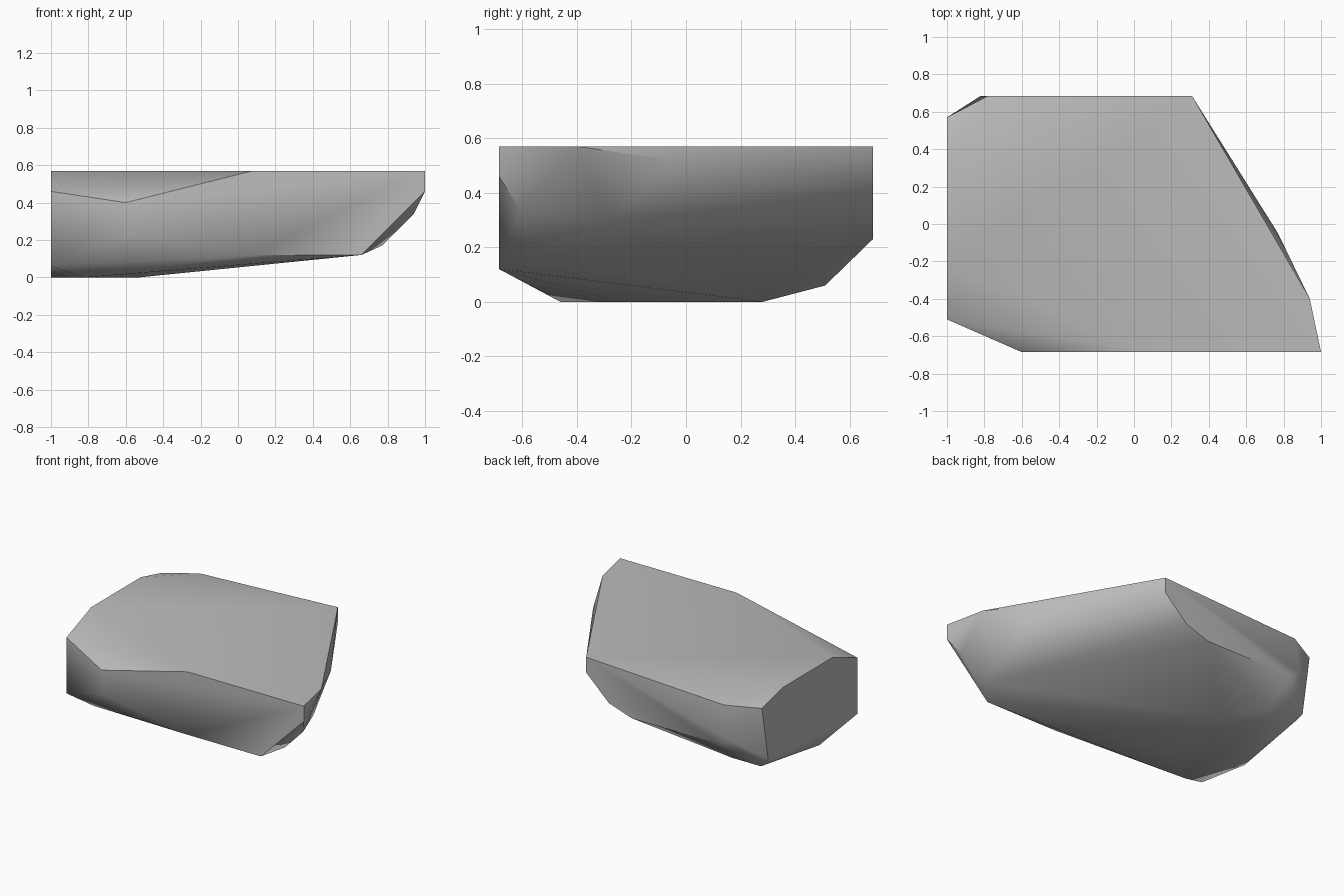
import bpy
import bmesh
import math

# Remove only the default cube
default_cube = bpy.data.objects.get("Cube")
if default_cube:
    bpy.data.objects.remove(default_cube, do_unlink=True)


def make_material(name, color):
    material = bpy.data.materials.new(name)
    material.use_nodes = True
    material.diffuse_color = color
    shader = next(n for n in material.node_tree.nodes if n.type == "BSDF_PRINCIPLED")
    shader.inputs["Base Color"].default_value = color
    return material


def facet(axis, offset, outline):
    """Place a flat two-dimensional outline on the plane axis = offset."""
    placed = []
    for corner in outline:
        point = list(corner)
        point.insert("xyz".index(axis), offset)
        placed.append(point)
    return placed


def build_stone(name, points, material, sharp_angle):
    """Wrap the outlines in one convex skin and shade it softly."""
    bm = bmesh.new()
    for point in points:
        bm.verts.new(point)
    hull = bmesh.ops.convex_hull(bm, input=bm.verts)
    unused = set(hull["geom_interior"]) | set(hull["geom_unused"])
    bmesh.ops.delete(bm, geom=[g for g in unused if isinstance(g, bmesh.types.BMVert)],
                     context="VERTS")
    # Merge coplanar triangles into clean facets
    bmesh.ops.dissolve_limit(bm, angle_limit=math.radians(1),
                             verts=bm.verts, edges=bm.edges)
    bmesh.ops.recalc_face_normals(bm, faces=bm.faces)

    mesh = bpy.data.meshes.new(name)
    bm.to_mesh(mesh)
    bm.free()
    mesh.materials.append(material)
    stone = bpy.data.objects.new(name, mesh)
    bpy.context.collection.objects.link(stone)

    bpy.ops.object.select_all(action="DESELECT")
    stone.select_set(True)
    bpy.context.view_layer.objects.active = stone
    bpy.ops.object.shade_smooth_by_angle(angle=sharp_angle)
    return stone


half_depth = .685
height = .57

# Split front and back faces, as x and z
front_face = facet("y", -half_depth, [(1, height), (1, .46), (.66, .12), (.08, .12),
                                      (-.6, .23), (-.6, .4), (.08, height)])
back_face = facet("y", half_depth, [(.31, height), (.31, .46), (.13, .29), (-.05, .23),
                                    (-.74, .23), (-.82, .28), (-.78, .52)])

# Flat broken end, as y and z
end_face = facet("x", -1, [(-.51, .46), (-.23, height), (.33, height), (.57, .51),
                           (.5, .12), (-.08, 0), (-.51, .06)])

# Resting face and the chamfer behind it, as x and y
resting_face = facet("z", 0, [(-.82, -.46), (-.53, -.24), (-.53, .28), (-.8, .28)])
rear_chamfer = facet("z", .06, [(-.72, .51), (-.95, .51)])

# Worn slanting side
slanted_side = [(.94, -.4, height), (.77, -.05, .52), (.79, -.28, .29),
                (.94, -.61, .34), (.77, -.57, .17)]

stone_grey = make_material("stone grey", (.5, .5, .5, 1))
build_stone("stone", front_face + back_face + end_face + resting_face
            + rear_chamfer + slanted_side, stone_grey, math.radians(40))
